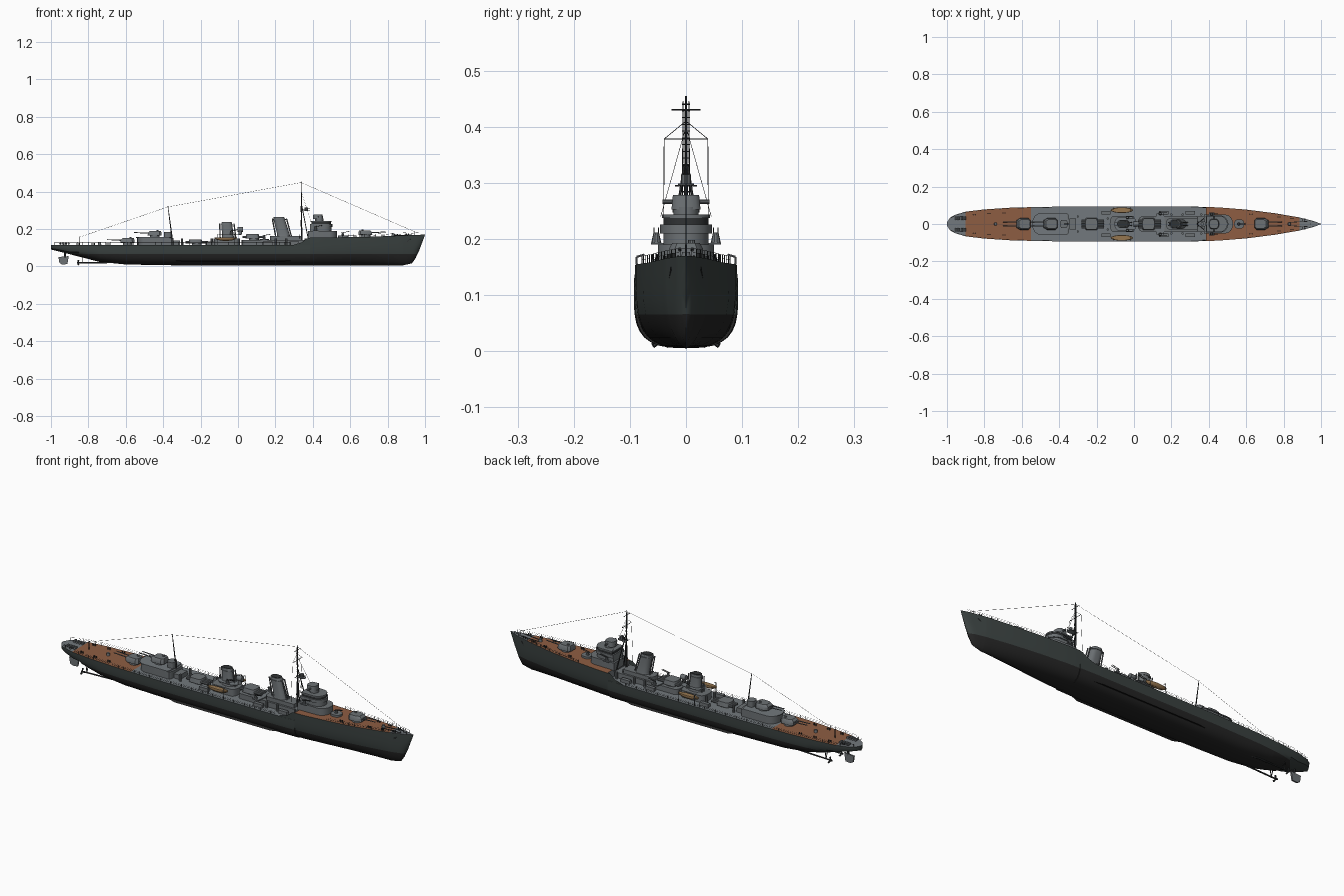
import bpy, bmesh, math
from mathutils import Vector

if "Cube" in bpy.data.objects:
    bpy.data.objects.remove(bpy.data.objects["Cube"])

def material(name, rgb):
    m = bpy.data.materials.new(name)
    m.use_nodes = True
    m.diffuse_color = (*rgb, 1)
    m.node_tree.nodes["Principled BSDF"].inputs["Base Color"].default_value = (*rgb, 1)
    return m

HULL = material("dark slate hull", (.042, .053, .051))
BOTTOM = material("black bottom", (.018, .018, .018))
DECK = material("grey deck", (.17, .19, .205))
WOOD = material("brown planking", (.27, .11, .055))
GREY = material("superstructure grey", (.15, .165, .175))
DARK = material("dark metal", (.03, .033, .035))
TAN = material("boat tan", (.30, .18, .08))

def finish(name, bm, *mats, smooth=True):
    bmesh.ops.remove_doubles(bm, verts=bm.verts, dist=1e-5)
    bmesh.ops.recalc_face_normals(bm, faces=bm.faces)
    me = bpy.data.meshes.new(name)
    bm.to_mesh(me)
    bm.free()
    for m in mats:
        me.materials.append(m)
    ob = bpy.data.objects.new(name, me)
    bpy.context.collection.objects.link(ob)
    if smooth:
        bpy.ops.object.select_all(action='DESELECT')
        ob.select_set(True)
        bpy.context.view_layer.objects.active = ob
        bpy.ops.object.shade_smooth_by_angle(angle=math.radians(35))
    return ob

def lerp(table, x):
    for (a, p), (b, q) in zip(table, table[1:]):
        if x <= b:
            return p + (q - p) * max(0, (x - a) / (b - a))
    return table[-1][1]

def loft(name, outline, levels, mat):
    """Stack an outline at (z, scale, x shift) levels and cap both ends."""
    bm = bmesh.new()
    cx = (min(p[0] for p in outline) + max(p[0] for p in outline)) / 2
    rings = [[bm.verts.new((cx + (x - cx) * s + dx, y * s, z)) for x, y in outline]
             for z, s, dx in levels]
    n = len(outline)
    for a, b in zip(rings, rings[1:]):
        for i in range(n):
            bm.faces.new((a[i], a[(i + 1) % n], b[(i + 1) % n], b[i]))
    bm.faces.new(rings[0][::-1])
    bm.faces.new(rings[-1])
    return finish(name, bm, mat)

def outline(x0, x1, hw, aft=0, fore=0, n=8):
    """Deckhouse plan with elliptical ends of the given depth."""
    pts = []
    for end, depth, start in ((x1 - fore, fore, -90), (x0 + aft, aft, 90)):
        for i in range(n + 1 if depth else 2):
            a = math.radians(start + 180 * i / (n if depth else 1))
            pts.append((end + depth * math.cos(a), hw * math.sin(a)))
    return pts

def house(name, x0, x1, hw, z0, z1, aft=0, fore=0, mat=GREY, top=1, lean=0):
    return loft(name, outline(x0, x1, hw, aft, fore), [(z0, 1, 0), (z1, top, lean)], mat)

def rods(name, segments, r, mat, n=6, r2=None):
    """One object made of straight round bars."""
    bm = bmesh.new()
    for p, q in segments:
        p, q = Vector(p), Vector(q)
        d = q - p
        made = bmesh.ops.create_cone(bm, cap_ends=True, segments=n, radius1=r,
                                     radius2=r if r2 is None else r2, depth=d.length)["verts"]
        rot = d.to_track_quat('Z', 'Y').to_matrix()
        for v in made:
            v.co = rot @ v.co + (p + q) / 2
    return finish(name, bm, mat)

# Hull lines
BREAK, WATER = .385, .065
half = [(-1, .008), (-.985, .032), (-.96, .048), (-.9, .066), (-.8, .078), (-.65, .088), (-.4, .093),
        (.3, .093), (.45, .089), (.6, .077), (.75, .058), (.88, .036), (.96, .016), (1, .001)]
keel = [(-1, .09), (-.95, .078), (-.85, .052), (-.74, .024), (-.6, .01), (-.3, .005), (.88, .005),
        (.93, .016), (.95, .045), (.97, .088), (1, .168)]
def deck_z(x, raised=None):
    raised = x > BREAK if raised is None else raised
    return lerp([(BREAK, .153), (.7, .158), (1, .17)], x) if raised else .115

xs = {-1 + .05 * i for i in range(41)} | {p[0] for p in half + keel}
xs |= {-.55, -.9, .885, .94, .98, -.975}
stations = sorted([(x, x > BREAK) for x in xs] + [(BREAK, False), (BREAK, True)])

bm = bmesh.new()
rings = []
for x, raised in stations:
    w, k, d = lerp(half, x), lerp(keel, x), deck_z(x, raised)
    split = max(k, WATER)
    zs = [k + (split - k) * (i / 7) ** 2 for i in range(8)] + [split + (d - split) * i / 4 for i in range(1, 5)]
    fine = lerp([(-.7, .36), (.4, .36), (.95, .75)], x)
    ring = []
    for z in zs:
        t = min(1, max(0, (z - k) / (d - k)))
        ring.append((w * (1 - (1 - t) ** 4) ** fine, z))
    rings.append([[bm.verts.new((x, s * y, z)) for y, z in ring] for s in (-1, 1)])
for (a, (xa, _)), (b, (xb, _)) in zip(zip(rings, stations), zip(rings[1:], stations[1:])):
    for s in (0, 1):
        for i in range(len(a[0]) - 1):
            f = bm.faces.new((a[s][i], b[s][i], b[s][i + 1], a[s][i + 1]))
            f.material_index = 1 if i < 7 else 0
    f = bm.faces.new((a[0][-1], b[0][-1], b[1][-1], a[1][-1]))
    mid = (xa + xb) / 2
    planked = -.9 < mid < -.55 or BREAK < mid < .885
    f.material_index = 3 if planked else 2
for r in (rings[0], rings[-1]):
    bm.faces.new(r[0] + r[1][::-1])
bmesh.ops.dissolve_degenerate(bm, edges=bm.edges, dist=1e-5)
finish("hull", bm, HULL, BOTTOM, DECK, WOOD)

# Swept bulwarks at the break, bilge keels
for side, s in (("left", 1), ("right", -1)):
    bm = bmesh.new()
    for dy in (.0925, .0895):
        bm.faces.new([bm.verts.new((x, s * (dy - .003 * (x > .35)), z)) for x, z in
                      ((.29, .113), (.39, .113), (.39, .153), (.37, .15), (.34, .128))])
    finish(side + "_bulwark", bm, HULL, smooth=False)
    bm = bmesh.new()
    bm.faces.new([bm.verts.new(p) for p in ((-.35, s * .08, .032), (-.3, s * .094, .027),
                                            (.25, s * .094, .027), (.3, s * .08, .032))])
    finish(side + "_bilge_keel", bm, BOTTOM, smooth=False)

# Rudder, shafts and propellers
bm = bmesh.new()
sides = [[bm.verts.new((x, y, z)) for x, z in ((-.96, .05), (-.955, .018), (-.94, .01), (-.912, .012), (-.905, .055))]
         for y in (-.004, .004)]
bm.faces.new(sides[0])
bm.faces.new(sides[1])
for i in range(5):
    bm.faces.new((sides[0][i], sides[0][i - 1], sides[1][i - 1], sides[1][i]))
finish("rudder", bm, GREY, smooth=False)
rods("rudder_stock", [((-.925, 0, .045), (-.925, 0, .085))], .005, DARK)
rods("propeller_shafts", [((-.86, s * .045, .018), (-.62, s * .04, .022)) for s in (-1, 1)], .004, DARK)
rods("shaft_brackets", [((-.83, s * .045, .019), (-.83, s * y, .075)) for s in (-1, 1) for y in (.025, .055)], .002, DARK)
blades = []
for s in (-1, 1):
    for i in range(3):
        a = math.radians(90 + 120 * i)
        blades.append(((-.857, s * .045, .018), (-.853, s * .045 + .016 * math.cos(a), .018 + .016 * math.sin(a))))
rods("propeller_blades", blades, .003, DARK, 6, .005)

# Gun turrets
def turret(name, x, z, f):
    rods(name + "_base", [((x, 0, z - .012), (x, 0, z + .006))], .026, GREY, 20)
    plan = [(x + f * dx, y) for dx, y in ((-.037, .02), (-.025, .031), (.02, .031), (.038, .02),
                                          (.038, -.02), (.02, -.031), (-.025, -.031), (-.037, -.02))]
    loft(name + "_house", plan, [(z + .004, 1, 0), (z + .02, .97, 0), (z + .03, .78, -f * .004)], GREY)
    rods(name + "_barrels", [((x + f * .025, s * .011, z + .017), (x + f * .11, s * .011, z + .021))
                             for s in (-1, 1)], .0032, GREY, 8, .002)
    rods(name + "_hatch", [((x - f * .015, .01, z + .028), (x - f * .015, .01, z + .035))], .006, GREY, 10)

turret("fore_turret", .68, .163, 1)
turret("upper_aft_turret", -.445, .16, -1)
turret("lower_aft_turret", -.59, .122, -1)

# Deckhouses
house("aft_deckhouse", -.54, -.345, .055, .113, .152, .045, .01)
house("aft_gun_platform", -.545, -.355, .058, .152, .156, .045, .01, DECK)
house("aft_control_house", -.395, -.355, .022, .155, .185, .01, .01)
house("middle_deckhouse", -.13, .01, .042, .113, .15, .02, .02)
house("funnel_deckhouse", .02, .38, .04, .113, .142, .02, 0)
house("boiler_casing", .17, .34, .03, .142, .162, .02, 0)
house("reload_locker", -.345, -.31, .03, .113, .138)
for s in (-1, 1):
    for i, x in enumerate((-.15, .16, .3)):
        bm = bmesh.new()
        bmesh.ops.create_cube(bm, size=1)
        for v in bm.verts:
            v.co = Vector((x + v.co.x * .05, s * .06 + v.co.y * .018, .122 + v.co.z * .02))
        finish(f"deck_locker_{i}_{'left' if s > 0 else 'right'}", bm, GREY, smooth=False)

# Torpedo mounts
for name, x, z in (("aft_torpedo", -.22, .115), ("fore_torpedo", .085, .143)):
    rods(name + "_pivot", [((x, 0, z - .003), (x, 0, z + .008))], .026, GREY, 16)
    rods(name + "_tubes", [((x - .06, y * .0125, z + .014), (x + .06, y * .0125, z + .014))
                           for y in (-1.5, -.5, .5, 1.5)], .006, GREY, 8)
    house(name + "_shield", x - .045, x + .03, .033, z + .006, z + .029, .012, .012, top=.88)

# Funnels with dark mouths and steam pipes
def funnel(name, x0, x1, hw, z0, z1, lean):
    plan = outline(x0, x1, hw, hw, hw, 10)
    loft(name, plan, [(z0, 1.1, 0), (z0 + .01, 1, 0), (z1 - .018, .92, lean), (z1 - .018, 1.02, lean),
                      (z1 - .013, 1.02, lean), (z1 - .013, .9, lean), (z1 - .002, .84, lean * 1.15)], GREY)
    loft(name + "_mouth", plan, [(z1 - .004, .76, lean * 1.15), (z1, .74, lean * 1.15)], DARK)
    xc = (x0 + x1) / 2
    rods(name + "_pipes", [((xc + e * .042, y, z0), (xc + e * .038 + lean, y, z1 - .01))
                           for e in (-1, 1) for y in (-.008, .008)], .0035, GREY)

funnel("fore_funnel", .21, .277, .024, .16, .265, -.022)
funnel("aft_funnel", -.085, -.022, .022, .148, .238, -.006)
house("searchlight_platform", -.105, .015, .038, .168, .171, .03, .03, DECK)
rods("searchlight", [((.012, 0, .17), (.012, 0, .19))], .01, GREY, 12)
rods("searchlight_drum", [((-.002, 0, .197), (.026, 0, .197))], .013, GREY, 14)

# Ship's boats and davits
for side, s in (("left", 1), ("right", -1)):
    bm = bmesh.new()
    bmesh.ops.create_uvsphere(bm, u_segments=16, v_segments=8, radius=1)
    for v in bm.verts:
        v.co = Vector((-.065 + v.co.x * .06, s * .074 + v.co.y * .015, .153 + min(v.co.z, .15) * .017))
    finish(side + "_boat", bm, TAN)
    rods(side + "_davits", [seg for x in (-.11, -.02) for seg in
         (((x, s * .087, .113), (x, s * .088, .168)), ((x, s * .088, .168), (x, s * .074, .172)))], .0018, GREY)

# Bridge
house("bridge_base", .375, .53, .05, .15, .19, 0, .04)
house("bridge_tower", .385, .5, .04, .19, .212, 0, .04)
house("bridge_windows", .392, .498, .0405, .225, .238, 0, .04, DARK)
house("bridge_deck", .385, .505, .046, .21, .226, 0, .045)
house("bridge_roof", .388, .5, .043, .237, .243, 0, .042)
house("bridge_wings", .4, .43, .062, .19, .193, mat=DECK)
rods("director_base", [((.435, 0, .24), (.435, 0, .257))], .022, GREY, 16)
house("director", .4, .455, .026, .252, .278, .014, .014, top=.9)
rods("rangefinder", [((.43, -.042, .266), (.43, .042, .266))], .004, GREY, 10)

# Light guns
def light_gun(name, x, y, z, f):
    rods(name + "_mount", [((x, y, z - .004), (x, y, z + .014))], .009, GREY, 10, .005)
    rods(name + "_barrels", [((x - f * .008, y + d, z + .014), (x + f * .035, y + d, z + .022))
                             for d in (-.004, .004)], .0015, DARK)

light_gun("fore_light_gun", .56, 0, .165, 1)
house("light_gun_stand", .535, .59, .025, .152, .166, .02, .02)
for s, side in ((1, "left"), (-1, "right")):
    light_gun(side + "_waist_gun", .14, s * .055, .15, 1)
    light_gun(side + "_wing_gun", .415, s * .053, .197, 1)
    light_gun(side + "_funnel_gun", -.035, s * .034, .174, 1)
    house(side + "_waist_stand", .115, .165, .06, .142, .147, .01, .01, DECK)

# Masts, yards and rigging
rods("foremast", [((.34, 0, .14), (.338, 0, .455))], .0045, DARK, 8, .002)
rods("foremast_legs", [((.375, s * .03, .15), (.34, s * .003, .33)) for s in (-1, 1)], .0025, DARK)
rods("foremast_ladder", [((.338, s * .007, .2), (.338, s * .005, .445)) for s in (-1, 1)]
     + [((.338, -.007, .2 + i * .012), (.338, .007, .2 + i * .012)) for i in range(21)], .001, DARK, 4)
rods("yards", [((.338, -y, z), (.338, y, z)) for y, z in ((.039, .378), (.026, .43))]
     + [((.338, 0, .3), (.385, 0, .312)), ((.338, -.02, .295), (.338, .02, .295))], .0013, DARK)
house("mast_platform", .335, .385, .014, .296, .299, .01, .01)
rods("mast_lamp", [((.365, 0, .299), (.365, 0, .315))], .009, GREY, 10)
rods("mainmast", [((-.352, 0, .15), (-.375, 0, .322))], .0035, DARK, 8, .0015)
wires = [((.338, 0, .448), (-.375, 0, .318)), ((-.375, 0, .318), (-.85, 0, .155)),
         ((.338, 0, .448), (.945, 0, .185))]
for s in (-1, 1):
    wires += [((.338, s * .039, .378), (.33, s * .04, .15)), ((.338, 0, .41), (.338, s * .039, .378)),
              ((.338, 0, .4), (.39, s * .045, .24))]
rods("rigging", wires, .0006, DARK, 4)
rods("jack_staffs", [((.945, 0, .165), (.945, 0, .19)), ((-.85, 0, .113), (-.85, 0, .16))], .0015, DARK)

# Guard rails
posts, lines = [], []
for s in (-1, 1):
    for x0, x1 in ((-.98, .28), (.56, .97)):
        n = round((x1 - x0) / .03)
        pts = [Vector((x, s * (lerp(half, x) - .002), deck_z(x))) for x in
               (x0 + (x1 - x0) * i / n for i in range(n + 1))]
        up = Vector((0, 0, .014))
        posts += [(p, p + up) for p in pts]
        lines += [(p + up * h, q + up * h) for p, q in zip(pts, pts[1:]) for h in (.5, 1)]
rods("rail_posts", posts, .0008, DARK, 4)
rods("rail_wires", lines, .0004, DARK, 3)

# Deck fittings
fittings = [(x, s * .7 * lerp(half, x)) for s in (-1, 1) for x in (-.93, -.86, -.78, -.7, .62, .77, .84, .9)]
rods("bollards", [((x + d, y, deck_z(x)), (x + d, y, deck_z(x) + .009)) for x, y in fittings for d in (0, .011)],
     .0032, DARK, 8)
rods("capstans", [((x, 0, deck_z(x)), (x, 0, deck_z(x) + .013)) for x in (.83, -.74)], .009, GREY, 12, .007)
rods("anchor_chains", [((.83, s * .009, .164), (.93, s * .014, .169)) for s in (-1, 1)], .002, DARK)
rods("anchors", [((.9, s * .027, .13), (.92, s * .024, .148)) for s in (-1, 1)], .004, DARK)
rods("depth_charges", [((x, s * .03 - .009, .121), (x, s * .03 + .009, .121)) for s in (-1, 1)
                       for x in (-.95, -.935, -.92, -.905)], .006, GREY, 10)
rods("vents", [((x, s * y, .113), (x, s * y, .15)) for s in (-1, 1) for x, y in
               ((-.3, .04), (.2, .05), (.26, .05), (.36, .05), (-.14, .03))], .006, GREY, 10)
